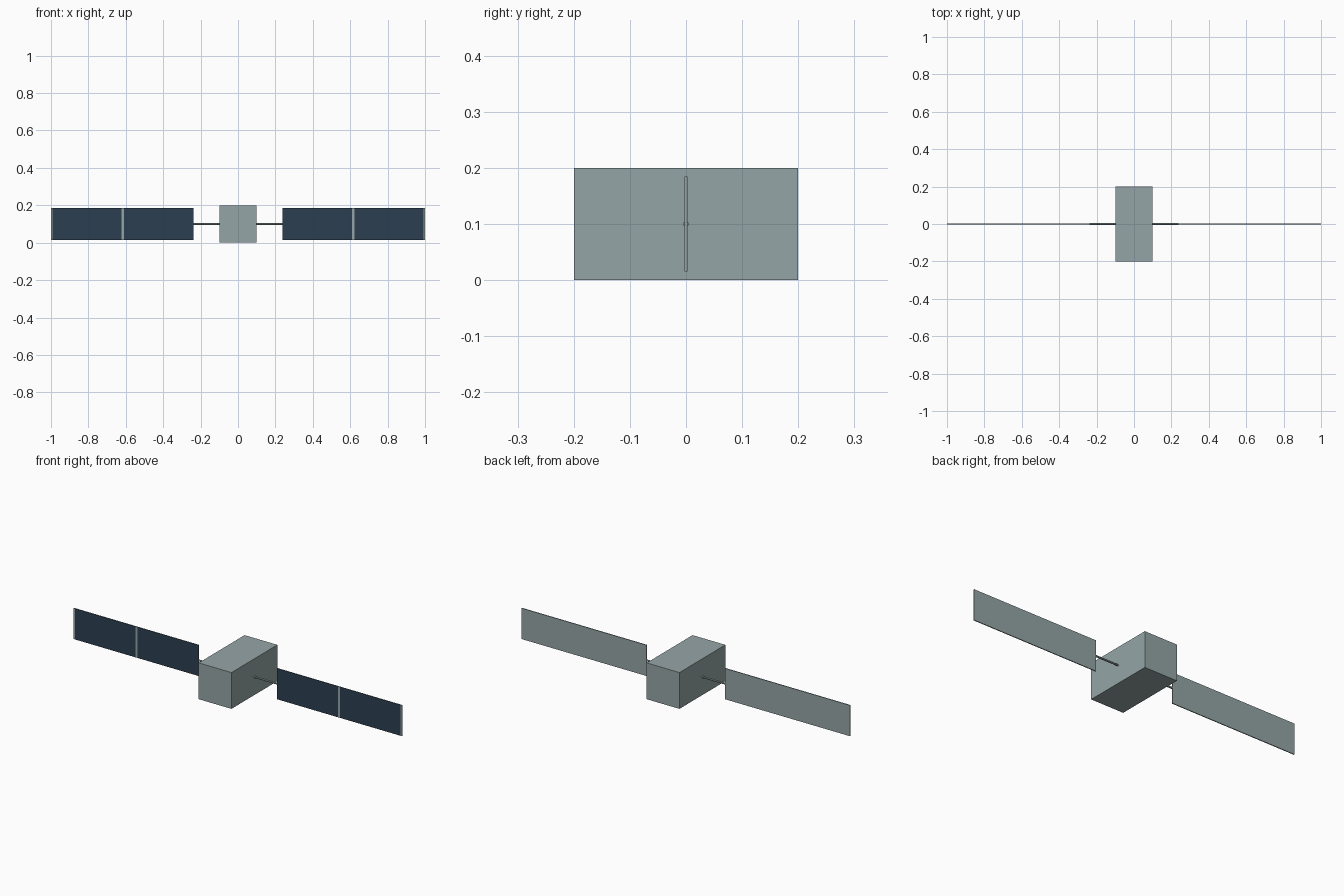
import bpy, bmesh
from mathutils import Matrix, Vector

cube = bpy.data.objects.get("Cube")
if cube:
    bpy.data.objects.remove(cube, do_unlink=True)

MID_Z = 0.1


def make_material(name, rgb):
    linear = [((c / 255 + 0.055) / 1.055) ** 2.4 for c in rgb] + [1.0]
    mat = bpy.data.materials.new(name)
    mat.use_nodes = True
    mat.diffuse_color = linear
    mat.node_tree.nodes["Principled BSDF"].inputs["Base Color"].default_value = linear
    return mat


grey = make_material("light grey metal", (149, 165, 166))
navy = make_material("navy solar cell", (44, 62, 80))


def finish(name, bm, *materials):
    bmesh.ops.recalc_face_normals(bm, faces=bm.faces)
    mesh = bpy.data.meshes.new(name)
    bm.to_mesh(mesh)
    bm.free()
    for mat in materials:
        mesh.materials.append(mat)
    obj = bpy.data.objects.new(name, mesh)
    bpy.context.collection.objects.link(obj)
    return obj


def box(centre, size):
    bm = bmesh.new()
    bmesh.ops.create_cube(bm, size=1, matrix=Matrix.Translation(centre) @ Matrix.Diagonal((*size, 1)))
    return bm


# Central body
finish("body", box((0, 0, MID_Z), (0.2, 0.4, 0.2)), grey)

INNER, OUTER = 0.238, 1.0
CELLS = [(INNER, 0.61), (0.624, 0.991)]

for side, sign in (("left", 1), ("right", -1)):
    # Panel, cut into columns so the front carries two cells and two bare strips
    bm = box((sign * (INNER + OUTER) / 2, 0, MID_Z), (OUTER - INNER, 0.005, 0.17))
    for x in (CELLS[0][1], *CELLS[1]):
        bmesh.ops.bisect_plane(bm, geom=bm.verts[:] + bm.edges[:] + bm.faces[:],
                               plane_co=(sign * x, 0, 0), plane_no=(1, 0, 0))
    bm.normal_update()
    for face in bm.faces:
        x = abs(face.calc_center_median().x)
        in_cell = any(a < x < b for a, b in CELLS)
        face.material_index = int(face.normal.y < -0.5 and in_cell)
    finish(side + "_solar_panel", bm, grey, navy)

    # Thin round rod joining body and panel
    bm = bmesh.new()
    start = 0.1
    turn = Vector((0, 0, 1)).rotation_difference(Vector((1, 0, 0))).to_matrix().to_4x4()
    place = Matrix.Translation((sign * (start + INNER) / 2, 0, MID_Z))
    bmesh.ops.create_cone(bm, cap_ends=True, segments=12, radius1=0.005, radius2=0.005,
                          depth=INNER - start, matrix=place @ turn)
    rod = finish(side + "_panel_rod", bm, grey)
    bpy.context.view_layer.objects.active = rod
    rod.select_set(True)
    bpy.ops.object.shade_smooth_by_angle()
    rod.select_set(False)
